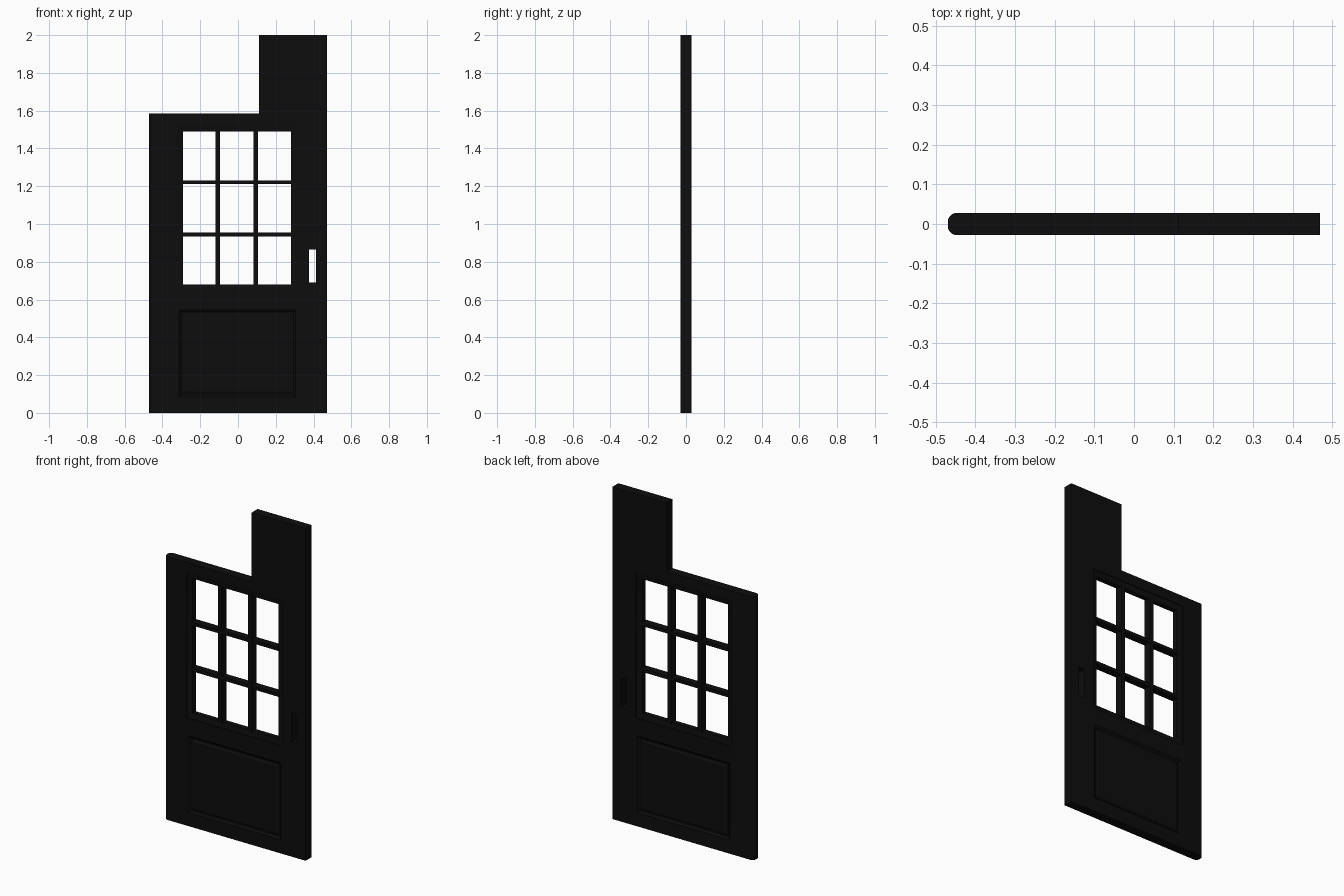
import bpy, bmesh

if "Cube" in bpy.data.objects:
    bpy.data.objects.remove(bpy.data.objects["Cube"])

HALF = 0.028  # half thickness of the door leaf

black = bpy.data.materials.new("black_paint")
black.diffuse_color = (0.004, 0.004, 0.004, 1)
black.use_nodes = True
black.node_tree.nodes["Principled BSDF"].inputs["Base Color"].default_value = black.diffuse_color


def finish(bm, name):
    bmesh.ops.recalc_face_normals(bm, faces=bm.faces)
    mesh = bpy.data.meshes.new(name)
    bm.to_mesh(mesh)
    bm.free()
    obj = bpy.data.objects.new(name, mesh)
    mesh.materials.append(black)
    bpy.context.collection.objects.link(obj)
    return obj


def loft(name, rect, steps):
    """Closed solid through rectangles (inset, y) of the given x/z bounds."""
    x0, x1, z0, z1 = rect
    bm = bmesh.new()
    loops = [[bm.verts.new(p) for p in ((x0 + i, y, z0 + i), (x1 - i, y, z0 + i),
                                        (x1 - i, y, z1 - i), (x0 + i, y, z1 - i))]
             for i, y in steps]
    for a, b in zip(loops, loops[1:]):
        for k in range(4):
            n = (k + 1) % 4
            bm.faces.new((a[k], a[n], b[n], b[k]))
    bm.faces.new(loops[0])
    bm.faces.new(loops[-1])
    return finish(bm, name)


def cut(target, cutter):
    cutter.hide_render = True
    mod = target.modifiers.new("cut", 'BOOLEAN')
    mod.operation = 'DIFFERENCE'
    mod.solver = 'EXACT'
    mod.object = cutter
    bpy.context.view_layer.objects.active = target
    bpy.ops.object.modifier_apply(modifier=mod.name)
    bpy.data.objects.remove(cutter)


# Door leaf: stepped outline, with a rounded left edge
outline = [(-0.47, 0), (0.47, 0), (0.47, 2), (0.111, 2), (0.111, 1.585), (-0.47, 1.585)]
bm = bmesh.new()
face = bm.faces.new([bm.verts.new((x, -HALF, z)) for x, z in outline])
ext = bmesh.ops.extrude_face_region(bm, geom=[face], use_keep_orig=True)
bmesh.ops.translate(bm, vec=(0, 2 * HALF, 0),
                    verts=[v for v in ext["geom"] if isinstance(v, bmesh.types.BMVert)])
round_edges = [e for e in bm.edges
               if all(v.co.x < -0.46 for v in e.verts)
               and abs(e.verts[0].co.z - e.verts[1].co.z) > 1]
bmesh.ops.bevel(bm, geom=round_edges, offset=0.023, segments=6, profile=0.5, affect='EDGES')
door = finish(bm, "door_leaf")

# Window opening with a stepped, sloped moulding on both sides
window = (-0.323, 0.312, 0.648, 1.522)
cut(door, loft("window_cutter", window,
               [(0, -0.05), (0, -0.023), (0.032, -0.015),
                (0.032, 0.015), (0, 0.023), (0, 0.05)]))

# Handle slot
cut(door, loft("slot_cutter", (0.375, 0.413, 0.69, 0.865), [(0, -0.05), (0, 0.05)]))

# Lower panel: sunk groove with a raised field, front and back
panel = (-0.312, 0.305, 0.083, 0.545)
for side, label in ((-1, "front"), (1, "back")):
    cut(door, loft("panel_cutter", panel,
                   [(0, side * 0.05), (0, side * HALF), (0.012, side * 0.018)]))
    loft("panel_field_" + label, panel,
         [(0.018, side * 0.015), (0.018, side * 0.019), (0.03, side * 0.025)])

# Glazing bars
for i, x in enumerate((-0.106, 0.095)):
    loft(f"vertical_bar_{i}", (x - 0.012, x + 0.012, 0.67, 1.5), [(0, -0.023), (0, 0.023)])
for i, z in enumerate((0.945, 1.221)):
    loft(f"horizontal_bar_{i}", (-0.3, 0.29, z - 0.01, z + 0.01), [(0, -0.022), (0, 0.022)])

# Smooth the rounded edge, keep the rest crisp
bpy.ops.object.select_all(action='DESELECT')
door.select_set(True)
bpy.context.view_layer.objects.active = door
bpy.ops.object.shade_smooth_by_angle()
